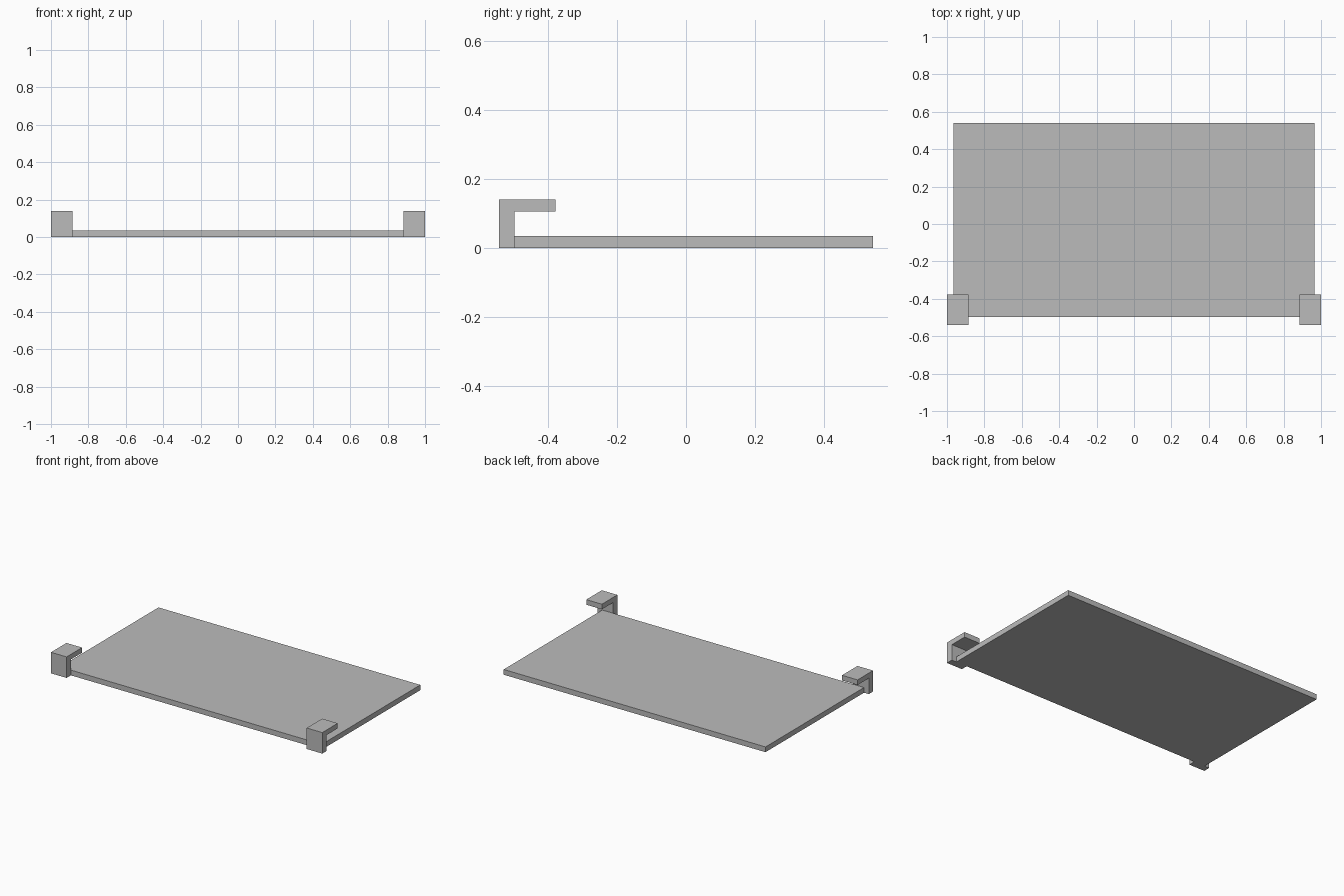
import bpy
import bmesh

cube = bpy.data.objects.get("Cube")
if cube:
    bpy.data.objects.remove(cube, do_unlink=True)

# Single plain grey material
grey = bpy.data.materials.new("plain_grey")
grey.use_nodes = True
colour = (0.5, 0.5, 0.5, 1.0)
grey.diffuse_color = colour
grey.node_tree.nodes["Principled BSDF"].inputs["Base Color"].default_value = colour

FRONT, PLATE_FRONT, BACK = -0.541, -0.496, 0.541
LIP_END = -0.378
THICK, LIP_BOTTOM, TOP = 0.035, 0.106, 0.14


def extrude_profile(name, profile, x0, x1):
    """Extrude a (y, z) outline along x from x0 to x1."""
    bm = bmesh.new()
    face = bm.faces.new([bm.verts.new((x0, y, z)) for y, z in profile])
    grown = bmesh.ops.extrude_face_region(bm, geom=[face])["geom"]
    verts = [g for g in grown if isinstance(g, bmesh.types.BMVert)]
    bmesh.ops.translate(bm, verts=verts, vec=(x1 - x0, 0, 0))
    bmesh.ops.recalc_face_normals(bm, faces=bm.faces)
    mesh = bpy.data.meshes.new(name)
    bm.to_mesh(mesh)
    bm.free()
    mesh.materials.append(grey)
    obj = bpy.data.objects.new(name, mesh)
    bpy.context.collection.objects.link(obj)
    return obj


# Flat base plate
plate = [(PLATE_FRONT, 0), (BACK, 0), (BACK, THICK), (PLATE_FRONT, THICK)]
extrude_profile("base_plate", plate, -0.965, 0.965)

# Hooked corner clips: an upright with a lip reaching back over the plate
hook = [(FRONT, 0), (PLATE_FRONT, 0), (PLATE_FRONT, LIP_BOTTOM),
        (LIP_END, LIP_BOTTOM), (LIP_END, TOP), (FRONT, TOP)]
for name, side in (("left_clip", 1), ("right_clip", -1)):
    extrude_profile(name, hook, side * 0.885, side * 1.0)
